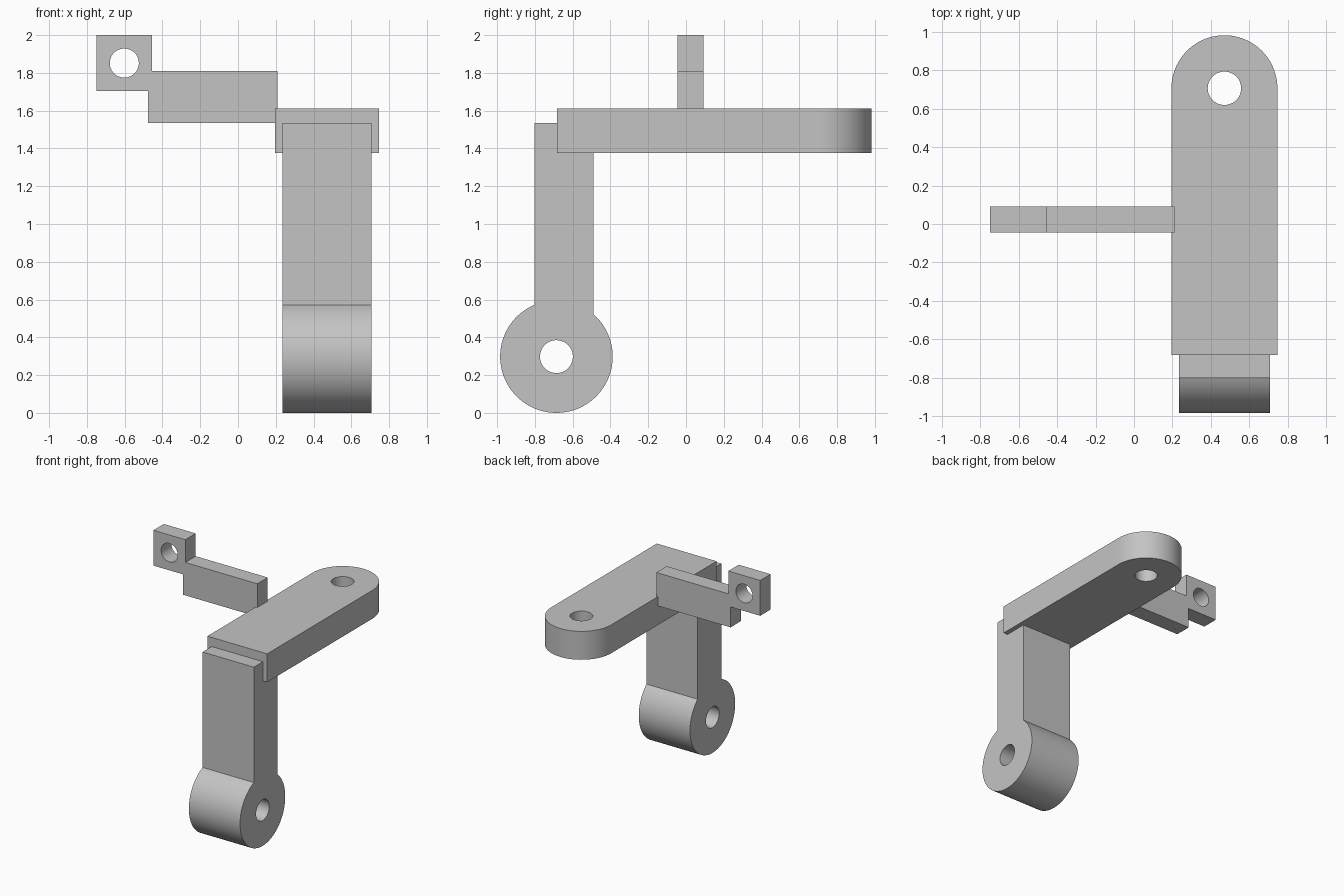
import bpy, bmesh
from math import radians, cos, sin, acos, degrees
from mathutils import Vector

cube = bpy.data.objects.get("Cube")
if cube:
    bpy.data.objects.remove(cube, do_unlink=True)

GREY = (0.55, 0.55, 0.55, 1)
grey = bpy.data.materials.new("plain grey")
grey.use_nodes = True
grey.diffuse_color = GREY
grey.node_tree.nodes["Principled BSDF"].inputs["Base Color"].default_value = GREY


def arc(cx, cy, r, start, end, steps=48):
    """Points along an arc, angles in degrees."""
    angles = [radians(start + (end - start) * i / steps) for i in range(steps + 1)]
    return [(cx + r * cos(a), cy + r * sin(a)) for a in angles]


def extruded_part(name, outline, hole, axis, low, high):
    """Extrude an outline with one round hole (cx, cy, r) along an axis."""
    place = {"x": lambda u, v: Vector((low, u, v)),
             "y": lambda u, v: Vector((u, low, v)),
             "z": lambda u, v: Vector((u, v, low))}[axis]
    depth = Vector([(high - low) * (axis == a) for a in "xyz"])
    bm = bmesh.new()
    for loop in (outline, arc(*hole, 0, 360)[:-1]):
        verts = [bm.verts.new(place(u, v)) for u, v in loop]
        for a, b in zip(verts, verts[1:] + verts[:1]):
            bm.edges.new((a, b))
    bmesh.ops.triangle_fill(bm, use_beauty=True, edges=bm.edges[:])
    moved = bmesh.ops.extrude_face_region(bm, geom=bm.faces[:], use_keep_orig=True)["geom"]
    bmesh.ops.translate(bm, vec=depth,
                        verts=[g for g in moved if isinstance(g, bmesh.types.BMVert)])
    bmesh.ops.recalc_face_normals(bm, faces=bm.faces[:])
    mesh = bpy.data.meshes.new(name)
    bm.to_mesh(mesh)
    bm.free()
    mesh.materials.append(grey)
    obj = bpy.data.objects.new(name, mesh)
    bpy.context.collection.objects.link(obj)
    bpy.ops.object.select_all(action="DESELECT")
    obj.select_set(True)
    bpy.context.view_layer.objects.active = obj
    bpy.ops.object.shade_smooth_by_angle(angle=radians(30))
    return obj


# Flat top plate with a rounded back end and a vertical hole
left, right, end_y = 0.195, 0.747, 0.707
mid, radius = (left + right) / 2, (right - left) / 2
extruded_part("top_plate",
              [(left, -0.682), (right, -0.682)] + arc(mid, end_y, radius, 0, 180),
              (mid, end_y, 0.087), "z", 1.375, 1.612)

# Upright leg flowing into a round boss with a sideways hole
cy, cz, r = -0.686, 0.298, 0.298
front, back, top = -0.802, -0.49, 1.536
start = degrees(acos((front - cy) / r))
end = 360 + degrees(acos((back - cy) / r))
extruded_part("leg_with_boss",
              arc(cy, cz, r, start, end, 72) + [(back, top), (front, top)],
              (cy, cz, 0.087), "x", 0.235, 0.708)

# Thin side arm stepping up to a square lug with a hole
extruded_part("side_arm",
              [(-0.476, 1.535), (0.21, 1.535), (0.21, 1.81), (-0.455, 1.81),
               (-0.455, 2), (-0.75, 2), (-0.75, 1.705), (-0.476, 1.705)],
              (-0.602, 1.852, 0.077), "y", -0.045, 0.092)
